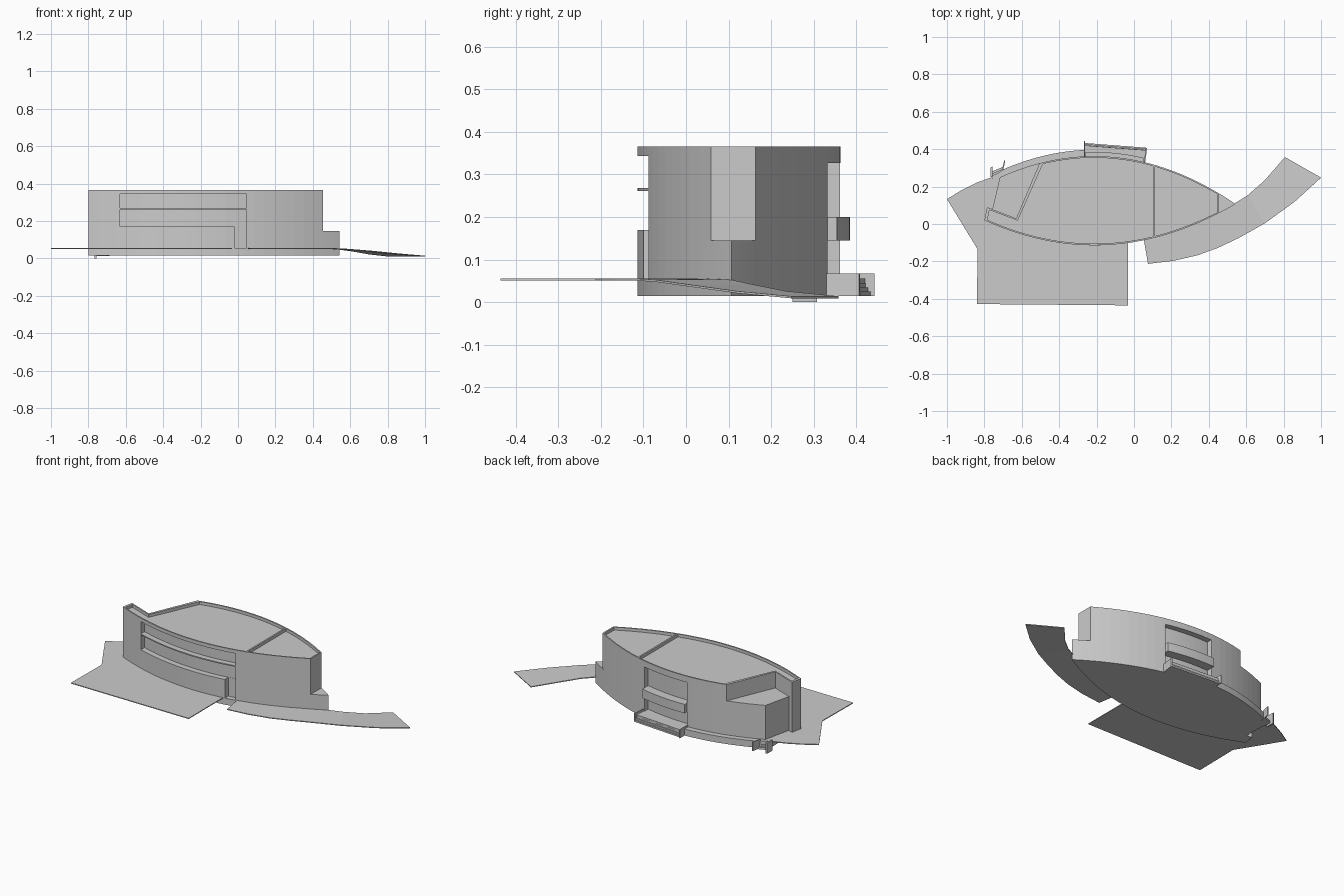
import bpy, bmesh

if "Cube" in bpy.data.objects:
    bpy.data.objects.remove(bpy.data.objects["Cube"])


def parabola(a, b, c):
    """Shallow arc through three plan points, as y(x)."""
    s1 = (b[1] - a[1]) / (b[0] - a[0])
    s2 = (c[1] - b[1]) / (c[0] - b[0])
    k = (s2 - s1) / (c[0] - a[0])
    return lambda x: a[1] + s1 * (x - a[0]) + k * (x - a[0]) * (x - b[0])


front = parabola((-0.80, 0.02), (-0.22, -0.114), (0.543, 0.107))
back = parabola((-0.717, 0.25), (-0.22, 0.363), (0.543, 0.107))


def arc(f, x0, x1, off=0.0, n=20):
    return [(x0 + (x1 - x0) * i / n, f(x0 + (x1 - x0) * i / n) + off) for i in range(n + 1)]


def loft(name, bottom, top):
    """Closed solid between two matching 3D loops."""
    bm = bmesh.new()
    lo = [bm.verts.new(p) for p in bottom]
    hi = [bm.verts.new(p) for p in top]
    n = len(lo)
    bm.faces.new(lo[::-1])
    bm.faces.new(hi)
    for i in range(n):
        j = (i + 1) % n
        bm.faces.new((lo[i], lo[j], hi[j], hi[i]))
    bmesh.ops.recalc_face_normals(bm, faces=bm.faces)
    me = bpy.data.meshes.new(name)
    bm.to_mesh(me)
    bm.free()
    ob = bpy.data.objects.new(name, me)
    bpy.context.collection.objects.link(ob)
    return ob


def prism(name, pts, z0, z1):
    return loft(name, [(x, y, z0) for x, y in pts], [(x, y, z1) for x, y in pts])


def band(name, f, x0, x1, d0, d1, z0, z1, n=12):
    """Curved strip following a facade, from offset d0 to d1."""
    return prism(name, arc(f, x0, x1, d0, n) + arc(f, x1, x0, d1, n), z0, z1)


def cut(ob, cutter):
    cutter.hide_render = True
    cutter.display_type = 'WIRE'
    m = ob.modifiers.new(cutter.name, 'BOOLEAN')
    m.operation = 'DIFFERENCE'
    m.solver = 'EXACT'
    m.object = cutter


# Main lens-shaped building
body = prism("building_body",
             arc(front, -0.80, 0.455, n=24) + arc(back, 0.455, -0.717, n=24)
             + [(-0.757, 0.08), (-0.786, 0.09)], 0.015, 0.365)

# Corner roof terrace, one storey down
cut(body, prism("terrace_cutter",
                [(-0.431, 0.5), (-0.63, 0.03), (-0.786, 0.09), (-0.95, 0.153), (-0.95, 0.5)],
                0.265, 0.5))

# Sunken roofs behind a thin parapet
P = 0.009
cut(body, prism("west_roof_cutter",
                arc(front, -0.783, 0.102, P) + arc(back, 0.102, -0.487, -P)
                + [(-0.622, 0.018), (-0.773, 0.075)], 0.347, 0.5))
cut(body, prism("east_roof_cutter",
                arc(front, 0.112, 0.446, P) + arc(back, 0.446, 0.112, -P), 0.347, 0.5))

# Facade recesses: front gallery, front door, back balconies
cut(body, band("gallery_cutter", front, -0.63, 0.045, -0.1, 0.035, 0.17, 0.343))
cut(body, band("door_cutter", front, -0.02, 0.0449, -0.1, 0.034, 0.055, 0.2))
cut(body, band("balcony_cutter", back, -0.26, 0.05, -0.035, 0.1, 0.055, 0.327))

# Gallery floor slab and back balcony
band("gallery_slab", front, -0.63, 0.045, 0.0, 0.04, 0.261, 0.268)
band("back_balcony", back, -0.26, 0.05, -0.04, 0.022, 0.145, 0.2)

# Low pointed nose at the east end
prism("low_nose", arc(front, 0.44, 0.543, n=4) + arc(back, 0.539, 0.44, n=4), 0.015, 0.145)

# Ground ledge along the back
prism("back_ledge", arc(back, -0.70, -0.26, 0.034, 12)
      + [(-0.26, 0.3), (-0.6, 0.15), (-0.75, 0.1), (-0.755, 0.25)], 0.015, 0.055)

# Back ground terrace with side walls and steps
prism("back_terrace", [(-0.262, 0.32), (0.053, 0.29), (0.064, 0.395), (-0.262, 0.42)], 0.015, 0.055)
prism("terrace_wall_west", [(-0.268, 0.35), (-0.262, 0.35), (-0.262, 0.443), (-0.268, 0.443)], 0.015, 0.067)
prism("terrace_wall_east", [(0.051, 0.31), (0.057, 0.31), (0.07, 0.406), (0.063, 0.408)], 0.015, 0.067)
for i in range(3):
    d = 0.006 * i
    prism("terrace_step_%d" % (i + 1),
          [(-0.262, 0.41), (0.064, 0.385), (0.064, 0.408 - d), (-0.262, 0.433 - d)],
          0.015, 0.025 + 0.01 * i)

# Small west entrance steps between two fin walls
prism("west_fin_outer", [(-0.766, 0.25), (-0.757, 0.25), (-0.757, 0.307), (-0.766, 0.303)], 0.0, 0.067)
prism("west_fin_inner", [(-0.707, 0.285), (-0.700, 0.285), (-0.688, 0.34), (-0.694, 0.34)], 0.012, 0.067)
for i in range(3):
    d = 0.011 * i
    prism("west_step_%d" % (i + 1),
          [(-0.757, 0.24), (-0.705, 0.27), (-0.70, 0.305 - d), (-0.757, 0.282 - d)],
          0.012, 0.025 + 0.011 * i)

# Forecourt plate at the front and west
prism("forecourt",
      [(-1.0, 0.133), (-0.925, 0.01), (-0.836, -0.135), (-0.84, -0.428), (-0.032, -0.435)]
      + arc(front, -0.032, -0.74, 0.02, 12)
      + [(-0.73, 0.2), (-0.76, 0.25), (-0.84, 0.222), (-0.92, 0.182)], 0.051, 0.056)

# Curved ramp sweeping down to the east
outer = [(0.075, -0.213, 0.056), (0.21, -0.197, 0.056), (0.337, -0.168, 0.056), (0.45, -0.127, 0.056),
         (0.56, -0.075, 0.053), (0.70, 0.004, 0.042), (0.86, 0.12, 0.026), (1.0, 0.248, 0.014)]
inner = [(0.05, -0.07, 0.056), (0.16, -0.04, 0.056), (0.28, -0.005, 0.056), (0.40, 0.045, 0.056),
         (0.53, 0.105, 0.053), (0.61, 0.155, 0.042), (0.70, 0.235, 0.026), (0.807, 0.358, 0.014)]
bm = bmesh.new()
rows = [[bm.verts.new(p) for p in side] for side in (outer, inner)]
for i in range(len(outer) - 1):
    bm.faces.new((rows[0][i], rows[0][i + 1], rows[1][i + 1], rows[1][i]))
bmesh.ops.recalc_face_normals(bm, faces=bm.faces)
me = bpy.data.meshes.new("curved_ramp")
bm.to_mesh(me)
bm.free()
ramp = bpy.data.objects.new("curved_ramp", me)
bpy.context.collection.objects.link(ramp)
sol = ramp.modifiers.new("thickness", 'SOLIDIFY')
sol.thickness = 0.005
sol.offset = -1
